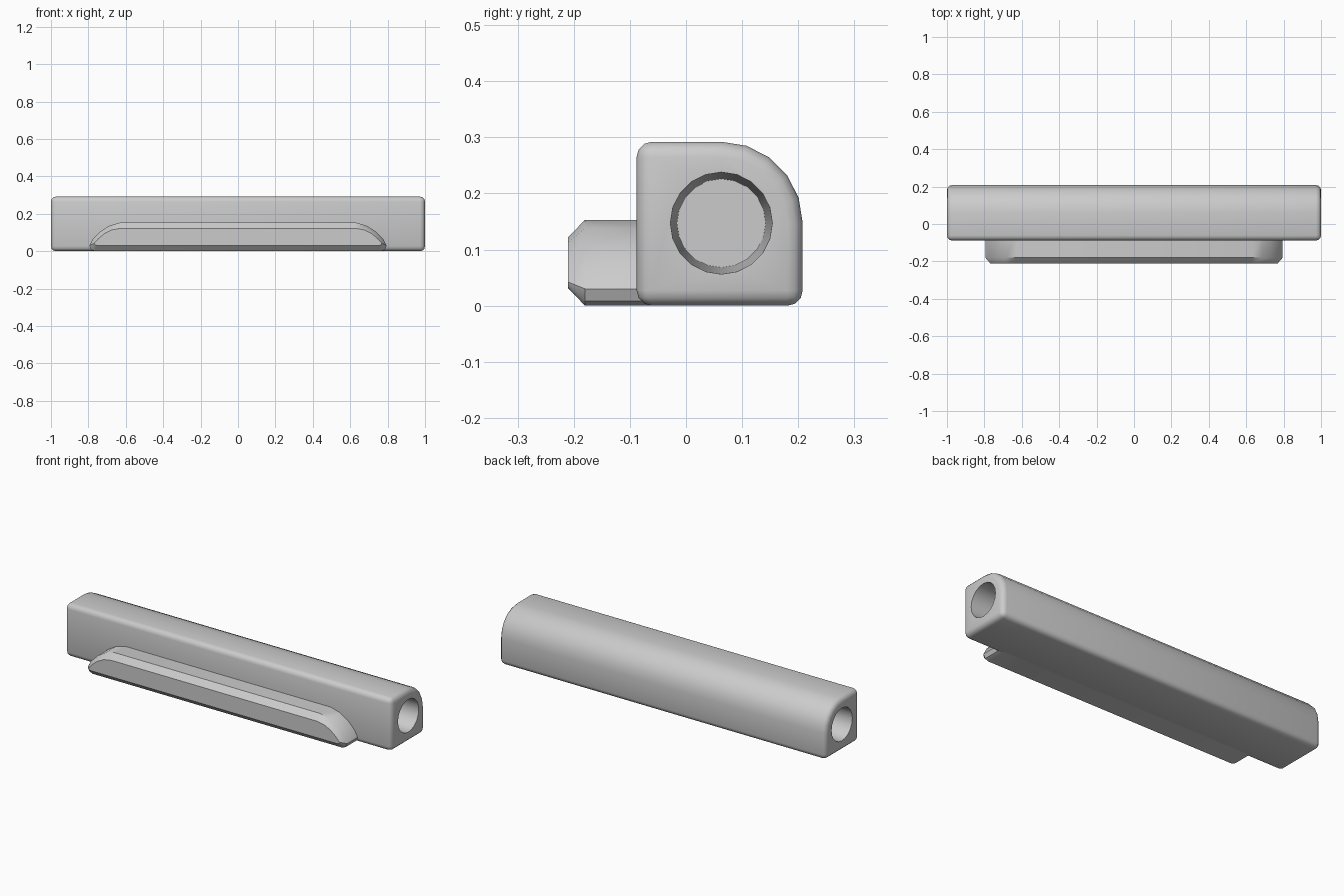
import bpy, bmesh, math

cube = bpy.data.objects.get("Cube")
if cube:
    bpy.data.objects.remove(cube, do_unlink=True)

grey = bpy.data.materials.new("plain grey")
grey.use_nodes = True
colour = (0.6, 0.6, 0.6, 1)
grey.diffuse_color = colour
grey.node_tree.nodes["Principled BSDF"].inputs["Base Color"].default_value = colour


def loft(name, loops):
    """Skin matching closed loops of points and cap both ends."""
    bm = bmesh.new()
    rings = [[bm.verts.new(p) for p in loop] for loop in loops]
    n = len(rings[0])
    for a, b in zip(rings, rings[1:]):
        for i in range(n):
            j = (i + 1) % n
            bm.faces.new((a[i], a[j], b[j], b[i]))
    bm.faces.new(rings[0])
    bm.faces.new(rings[-1])
    bmesh.ops.recalc_face_normals(bm, faces=bm.faces)
    mesh = bpy.data.meshes.new(name)
    bm.to_mesh(mesh)
    bm.free()
    obj = bpy.data.objects.new(name, mesh)
    bpy.context.collection.objects.link(obj)
    mesh.materials.append(grey)
    return obj


def activate(obj):
    bpy.ops.object.select_all(action="DESELECT")
    obj.select_set(True)
    bpy.context.view_layer.objects.active = obj


def smooth(obj):
    activate(obj)
    bpy.ops.object.shade_smooth_by_angle(angle=math.radians(40))


def arc(radius, count, sweep):
    """Points in the y-z plane around the tube axis."""
    return [(0.063 + radius * math.cos(sweep * i / count),
             0.147 + radius * math.sin(sweep * i / count)) for i in range(count)]


# Main body: square section with one large rounded corner
profile = arc(0.145, 5, math.pi / 2) + [(0.063, 0.292), (-0.088, 0.292), (-0.088, 0), (0.208, 0)]
body = loft("main_body", [[(x, y, z) for y, z in profile] for x in (-1, 1)])
bevel = body.modifiers.new("edge_rounding", "BEVEL")
bevel.width = 0.027
bevel.segments = 3
bevel.limit_method = "ANGLE"
bevel.angle_limit = math.radians(40)

# Tapered blind socket in each end
cutters = []
for side, sign in (("left", 1), ("right", -1)):
    cutter = loft(side + "_socket_cutter",
                  [[(sign * x, y, z) for y, z in arc(r, 20, math.tau)]
                   for x, r in ((1.02, 0.0915), (0.6, 0.079))])
    cutter.hide_render = True
    cutters.append(cutter)
    cut = body.modifiers.new(side + "_socket", "BOOLEAN")
    cut.operation = "DIFFERENCE"
    cut.solver = "EXACT"
    cut.object = cutter

activate(body)
for name in [m.name for m in body.modifiers]:
    bpy.ops.object.modifier_apply(modifier=name)
for cutter in cutters:
    bpy.data.objects.remove(cutter, do_unlink=True)
smooth(body)

# Front rail: long bar with drooping ends and a chamfered face
outer = [(0.765, 0), (0.785, 0.008), (0.795, 0.03), (0.775, 0.067),
         (0.735, 0.107), (0.685, 0.138), (0.63, 0.153)]
inner = [(0.752, 0.031), (0.765, 0.033), (0.769, 0.042), (0.748, 0.066),
         (0.715, 0.094), (0.675, 0.114), (0.63, 0.122)]


def rail_loop(half, y):
    return [(x, y, z) for x, z in half] + [(-x, y, z) for x, z in reversed(half)]


rail = loft("front_rail", [rail_loop(outer, -0.06), rail_loop(outer, -0.18), rail_loop(inner, -0.21)])
smooth(rail)
